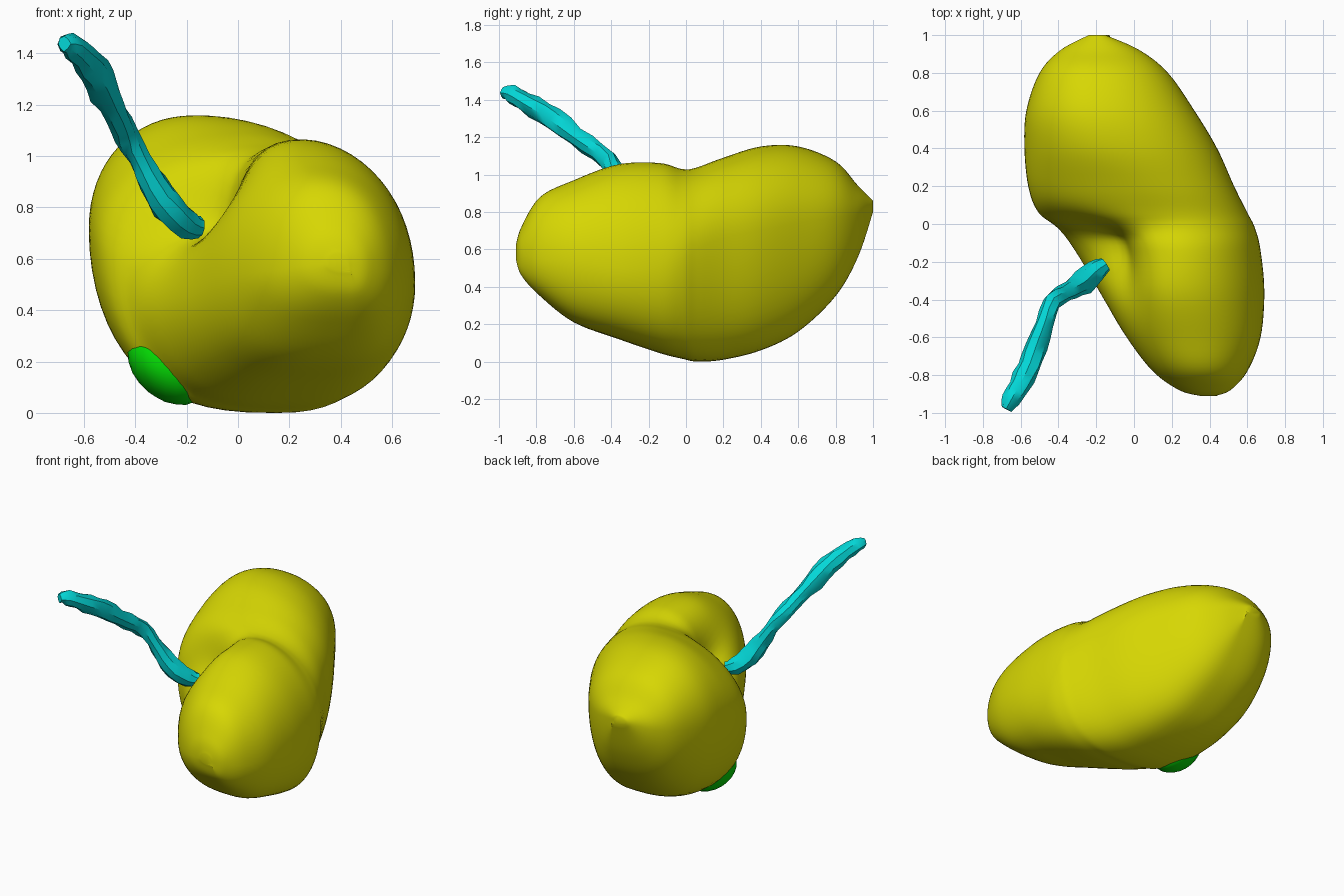
import bpy, bmesh, math, random
from mathutils import Vector, Matrix

random.seed(4)
cube = bpy.data.objects.get("Cube")
if cube:
    bpy.data.objects.remove(cube, do_unlink=True)


def material(name, rgb):
    m = bpy.data.materials.new(name)
    m.use_nodes = True
    m.diffuse_color = (*rgb, 1)
    m.node_tree.nodes["Principled BSDF"].inputs["Base Color"].default_value = (*rgb, 1)
    return m


yellow = material("yellow", (0.68, 0.68, 0.001))
cyan = material("cyan", (0.001, 0.68, 0.68))
green = material("green", (0.001, 0.68, 0.001))


def finish(name, bm, mat, angle):
    bmesh.ops.recalc_face_normals(bm, faces=bm.faces)
    me = bpy.data.meshes.new(name)
    bm.to_mesh(me)
    bm.free()
    me.materials.append(mat)
    ob = bpy.data.objects.new(name, me)
    bpy.context.collection.objects.link(ob)
    bpy.ops.object.select_all(action='DESELECT')
    ob.select_set(True)
    bpy.context.view_layer.objects.active = ob
    bpy.ops.object.shade_smooth_by_angle(angle=math.radians(angle))


def loft(rings):
    """Skin a list of point rings and cap both ends."""
    bm = bmesh.new()
    rows = [[bm.verts.new(p) for p in ring] for ring in rings]
    n = len(rows[0])
    for a, b in zip(rows, rows[1:]):
        for i in range(n):
            j = (i + 1) % n
            bm.faces.new((a[i], a[j], b[j], b[i]))
    bm.faces.new(rows[0])
    bm.faces.new(rows[-1])
    return bm


def resample(keys, steps):
    """Pass a smooth curve through the keys."""
    k = [Vector(v) for v in (keys[0], *keys, keys[-1])]
    out = []
    for p0, p1, p2, p3 in zip(k, k[1:], k[2:], k[3:]):
        for s in range(steps):
            t = s / steps
            out.append(p1 + 0.5 * t * (p2 - p0 + t * (2 * p0 - 5 * p1 + 4 * p2 - p3
                                                      + t * (3 * p1 - p0 - 3 * p2 + p3))))
    return out + [k[-1]]


# Bean body sections: y, x min, x max, z min, z max, z of widest point, x of top
sections = [
    (-.91, .35, .43, .55, .62, .58, .39),
    (-.88, .24, .51, .46, .72, .57, .37),
    (-.78, .10, .60, .35, .88, .55, .34),
    (-.60, -.04, .67, .21, .97, .54, .29),
    (-.36, -.19, .69, .12, 1.06, .50, .22),
    (-.14, -.33, .67, .045, 1.07, .50, .19),
    (-.02, -.42, .64, .015, 1.035, .55, .16),
    (.06, -.51, .60, .00, 1.04, .60, .11),
    (.20, -.56, .53, .01, 1.09, .66, .02),
    (.40, -.58, .44, .06, 1.15, .70, -.12),
    (.60, -.57, .32, .16, 1.15, .74, -.19),
    (.80, -.50, .18, .35, 1.07, .77, -.20),
    (.92, -.39, .03, .56, .94, .79, -.19),
    (1.0, -.24, -.15, .80, .86, .83, -.19),
]


def section_ring(y, x0, x1, z0, z1, cz, top_x, n=64):
    bottom_x = .17 - .3 * y
    # The notch bites into the upper side, steeper toward the back
    notch = .42 * math.exp(-((y + .09) / (.3 if y < -.09 else .11)) ** 2)
    ring = []
    for i in range(n):
        a = 2 * math.pi * i / n
        c, s = math.cos(a), math.sin(a)
        # Fuller underside than top
        power = .95 + .17 * min(s, 0)
        c, s = (math.copysign(abs(v) ** power, v) for v in (c, s))
        mx = top_x if s > 0 else bottom_x
        k = 1 - notch * math.exp(-((a - math.radians(139)) / .5) ** 2)
        ring.append((mx + k * c * (x1 - mx if c > 0 else mx - x0), y,
                     cz + k * s * (z1 - cz if s > 0 else cz - z0)))
    return ring


finish("bean_body", loft([section_ring(*s) for s in resample(sections, 6)]), yellow, 80)

# Thin knobbly tube rising out of the notch: x, y, z, radius
path = [
    (-.15, -.215, .72, .042), (-.20, -.25, .735, .058), (-.27, -.31, .80, .064),
    (-.33, -.345, .89, .056), (-.385, -.375, .99, .046), (-.44, -.42, 1.08, .050),
    (-.475, -.53, 1.16, .052), (-.52, -.65, 1.25, .060), (-.56, -.76, 1.33, .064),
    (-.61, -.86, 1.39, .052), (-.65, -.93, 1.43, .048), (-.677, -.98, 1.437, .028),
]
points = resample(path, 2)
rings = []
for i, p in enumerate(points):
    t = (points[min(i + 1, len(points) - 1)] - points[max(i - 1, 0)]).to_3d().normalized()
    u = t.cross(Vector((0, 0, 1))).normalized()
    v = t.cross(u)
    rings.append([p.to_3d() + (u * math.cos(a) + v * math.sin(a)) * p.w * random.uniform(.86, 1.12)
                  for a in (2 * math.pi * k / 8 for k in range(8))])
finish("tube", loft(rings), cyan, 35)

# Small lump under the body
bm = bmesh.new()
bmesh.ops.create_icosphere(bm, subdivisions=3, radius=1)
bm.transform(Matrix.Translation((-.275, .11, .175)) @ Matrix.Rotation(math.radians(40), 4, 'Y')
             @ Matrix.Diagonal((.175, .16, .12, 1)))
finish("lump", bm, green, 60)
